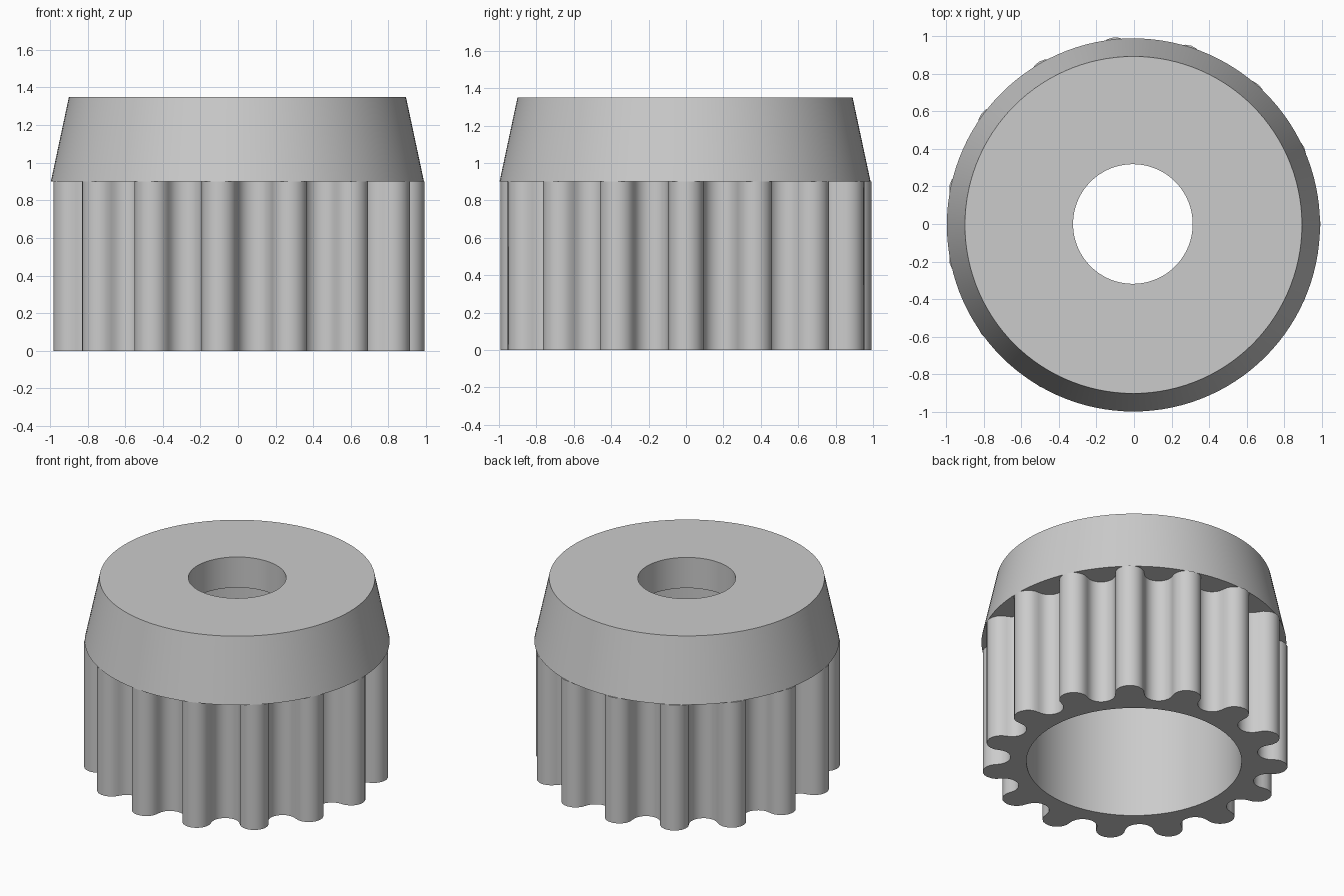
import bpy, bmesh
from math import sin, cos, radians, pi

cube = bpy.data.objects.get("Cube")
if cube:
    bpy.data.objects.remove(cube)

grey = bpy.data.materials.new("light_grey")
grey.use_nodes = True
colour = (0.6, 0.6, 0.6, 1)
grey.diffuse_color = colour
grey.node_tree.nodes["Principled BSDF"].inputs["Base Color"].default_value = colour

TEETH = 15
SEGMENTS = 120


def circle(radius, centre=(0, 0), count=SEGMENTS):
    return [(centre[0] + radius * cos(2 * pi * i / count),
             centre[1] + radius * sin(2 * pi * i / count)) for i in range(count)]


def fluted_outline(pitch_radius, steps=10):
    """Round teeth and round valleys, tangent to each other on the pitch circle."""
    step = pi / TEETH
    r = pitch_radius * sin(step / 2)
    lean = pi / 2 + step / 2
    points = []
    for i in range(TEETH * 2):
        a = i * step
        cx, cy = pitch_radius * cos(a), pitch_radius * sin(a)
        start = a - lean
        sweep = 2 * lean if i % 2 == 0 else 2 * lean - 2 * pi
        for k in range(steps):
            t = start + sweep * k / steps
            points.append((cx + r * cos(t), cy + r * sin(t)))
    return points


def ring_verts(bm, points, z):
    return [bm.verts.new((x, y, z)) for x, y in points]


def wall(bm, lower, upper):
    for i in range(len(lower)):
        j = (i + 1) % len(lower)
        bm.faces.new((lower[i], lower[j], upper[j], upper[i]))


def loop_edges(bm, loop):
    return [bm.edges.get((loop[i - 1], loop[i])) for i in range(len(loop))]


def cap(bm, outer, inner):
    """Fill the flat area between two loops."""
    bmesh.ops.triangle_fill(bm, use_beauty=True,
                            edges=loop_edges(bm, outer) + loop_edges(bm, inner))


def finish(bm, name):
    bmesh.ops.recalc_face_normals(bm, faces=bm.faces)
    mesh = bpy.data.meshes.new(name)
    bm.to_mesh(mesh)
    bm.free()
    mesh.materials.append(grey)
    obj = bpy.data.objects.new(name, mesh)
    bpy.context.collection.objects.link(obj)
    bpy.ops.object.select_all(action='DESELECT')
    obj.select_set(True)
    bpy.context.view_layer.objects.active = obj
    bpy.ops.object.shade_smooth_by_angle(angle=radians(30))
    return obj


GRIP_TOP, PLATE_BOTTOM, TOP = 0.9, 1.13, 1.35
BORE, HOLE = 0.7, 0.318
OFFSET = (-0.003, -0.005)

# Fluted grip: toothed sleeve around the wide bore
bm = bmesh.new()
flutes = [(x - 0.005, y) for x, y in fluted_outline(0.903)]
outer_low, outer_high = ring_verts(bm, flutes, 0), ring_verts(bm, flutes, GRIP_TOP)
bore_low, bore_high = (ring_verts(bm, circle(BORE), z) for z in (0, GRIP_TOP))
wall(bm, outer_low, outer_high)
wall(bm, bore_low, bore_high)
cap(bm, outer_low, bore_low)
cap(bm, outer_high, bore_high)
finish(bm, "fluted_grip")

# Tapered head: cone with a small hole that opens into the bore
bm = bmesh.new()
hole_centre = (-0.006, 0)
profile = [(0.992, GRIP_TOP, OFFSET), (0.896, TOP, OFFSET),
           (HOLE, TOP, hole_centre), (HOLE, PLATE_BOTTOM, hole_centre),
           (BORE, PLATE_BOTTOM, (0, 0)), (BORE, GRIP_TOP, (0, 0))]
loops = [ring_verts(bm, circle(r, c), z) for r, z, c in profile]
for i, loop in enumerate(loops):
    wall(bm, loops[i - 1], loop)
finish(bm, "tapered_head")
